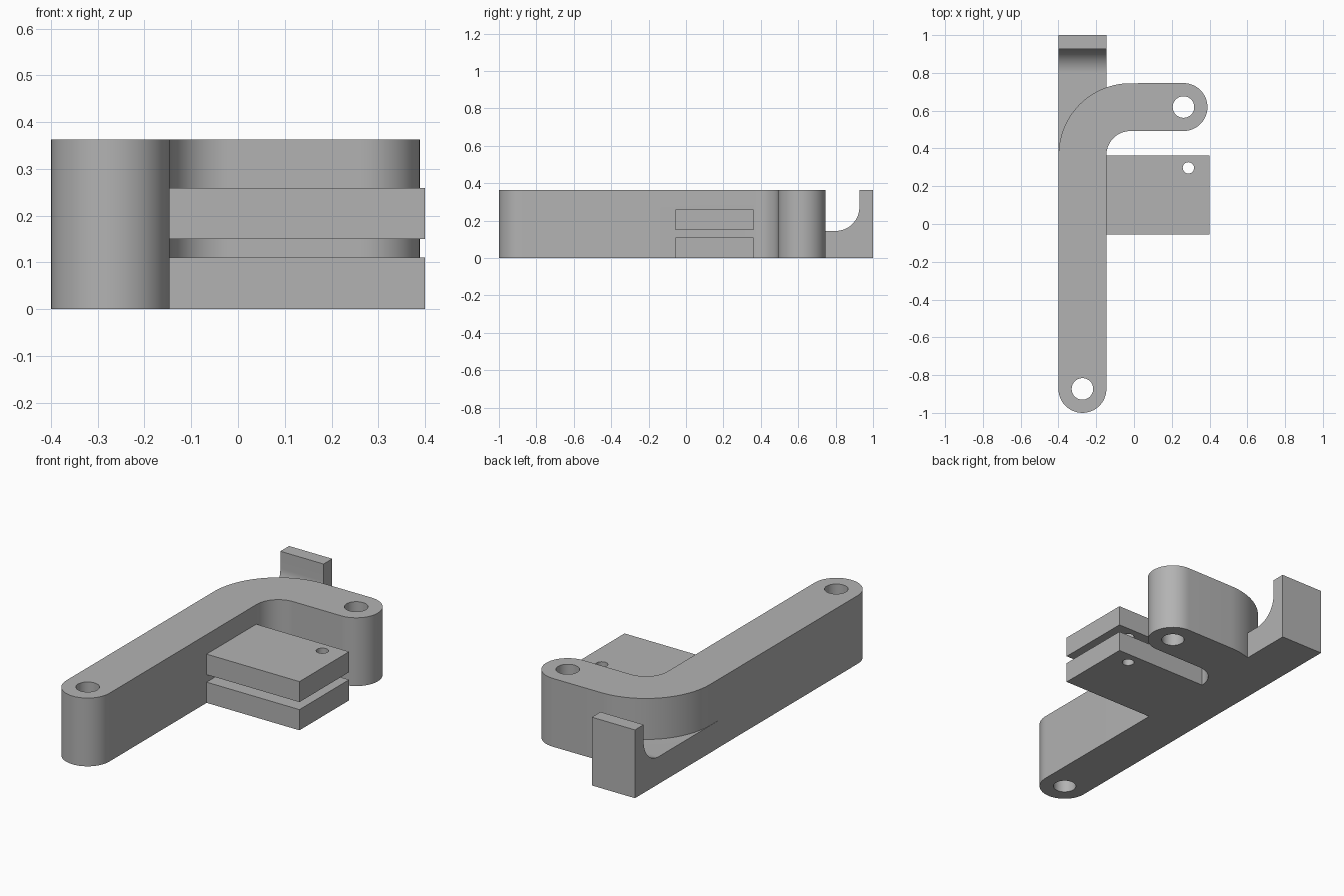
import bpy, bmesh, math
from mathutils import Vector

cube = bpy.data.objects.get("Cube")
if cube:
    bpy.data.objects.remove(cube)

steel = bpy.data.materials.new("plain grey")
steel.use_nodes = True
GREY = (0.45, 0.45, 0.45, 1)
steel.diffuse_color = GREY
steel.node_tree.nodes["Principled BSDF"].inputs["Base Color"].default_value = GREY

H = 0.363                  # bracket height
R = 0.127                  # half width of the arms
XL, XR = -0.4, -0.146      # long arm sides
BEND = (XR + R, 0.365)     # shared centre of both bend arcs
LOW = (XL + R, -1 + R)     # front hole centre
TIP = (0.262, 0.365 + 2 * R)  # short arm hole centre


def arc(centre, r, a0, a1, n=24):
    steps = [math.radians(a0 + (a1 - a0) * i / n) for i in range(n + 1)]
    return [(centre[0] + r * math.cos(a), centre[1] + r * math.sin(a)) for a in steps]


def extrude(name, points, place, depth):
    """Extrude a flat outline; place maps (u, v) to a 3D point."""
    bm = bmesh.new()
    face = bm.faces.new([bm.verts.new(place(u, v)) for u, v in points])
    geom = bmesh.ops.extrude_face_region(bm, geom=[face])["geom"]
    moved = [g for g in geom if isinstance(g, bmesh.types.BMVert)]
    bmesh.ops.translate(bm, verts=moved, vec=Vector(depth))
    bmesh.ops.recalc_face_normals(bm, faces=bm.faces)
    mesh = bpy.data.meshes.new(name)
    bm.to_mesh(mesh)
    bm.free()
    mesh.materials.append(steel)
    obj = bpy.data.objects.new(name, mesh)
    bpy.context.collection.objects.link(obj)
    return obj


def upright(name, points, z0, z1):
    return extrude(name, points, lambda u, v: (u, v, z0), (0, 0, z1 - z0))


def combine(target, tool, operation):
    """Apply a boolean and remove the tool object."""
    mod = target.modifiers.new(operation.title(), 'BOOLEAN')
    mod.operation, mod.object, mod.solver = operation, tool, 'EXACT'
    graph = bpy.context.evaluated_depsgraph_get()
    mesh = bpy.data.meshes.new_from_object(target.evaluated_get(graph))
    target.modifiers.clear()
    target.data = mesh
    bpy.data.objects.remove(tool)


# Bent arm with rounded ends
outline = (arc(LOW, R, 180, 360) + arc(BEND, R, 180, 90)
           + arc(TIP, R, -90, 90) + arc(BEND, 3 * R - 0.001, 90, 180, 40))
bracket = upright("bent_bracket", outline, 0, H)

# Rear hook with a filleted inner corner
floor, lip = 0.145, 0.927
side = ([(0.3, 0), (1, 0), (1, H), (lip, H)]
        + arc((lip - R, floor + R), R, 0, -90) + [(0.3, floor)])
hook = extrude("rear_hook", side, lambda u, v: (XL, u, v), (XR - XL, 0, 0))
combine(bracket, hook, 'UNION')

# Two stacked side plates, rooted in the long arm
for z0, z1 in ((0, 0.11), (0.15, 0.259)):
    plate = upright("side_plate", [(-0.25, -0.055), (0.4, -0.055),
                                   (0.4, 0.362), (-0.25, 0.362)], z0, z1)
    combine(bracket, plate, 'UNION')

# Through holes
for centre, r in ((LOW, 0.057), (TIP, 0.057), ((0.288, 0.297), 0.03)):
    hole = upright("hole_cutter", arc(centre, r, 0, 360, 40)[:-1], -0.1, H + 0.1)
    combine(bracket, hole, 'DIFFERENCE')

bpy.ops.object.select_all(action='DESELECT')
bracket.select_set(True)
bpy.context.view_layer.objects.active = bracket
bpy.ops.object.shade_smooth_by_angle(angle=math.radians(30))
